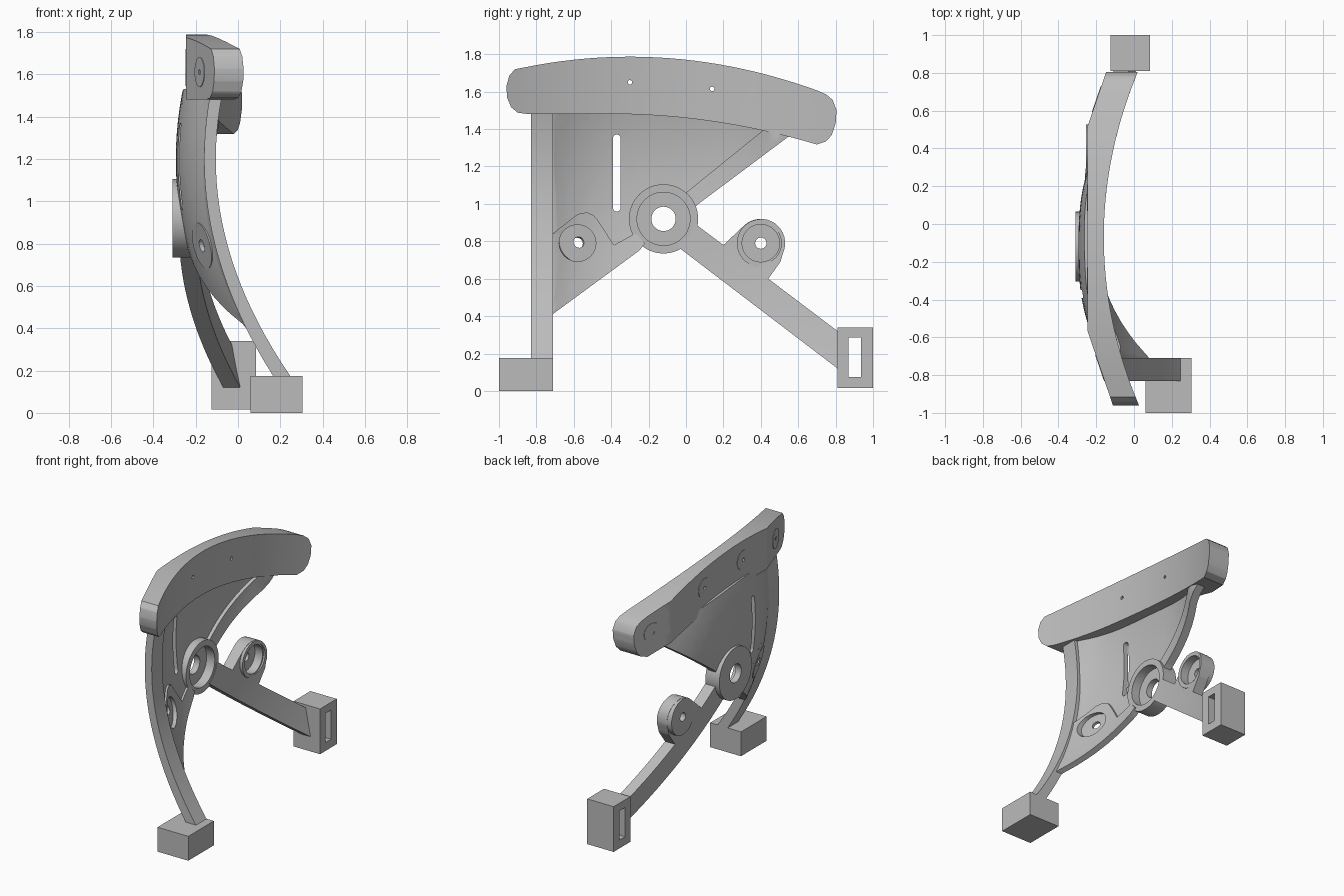
import bpy, bmesh, math
from mathutils import Vector

if "Cube" in bpy.data.objects:
    bpy.data.objects.remove(bpy.data.objects["Cube"])

grey = bpy.data.materials.new("plain_grey")
grey.diffuse_color = (0.5, 0.5, 0.5, 1)
grey.use_nodes = True
grey.node_tree.nodes["Principled BSDF"].inputs["Base Color"].default_value = grey.diffuse_color


def finish(name, bm):
    bmesh.ops.recalc_face_normals(bm, faces=bm.faces[:])
    me = bpy.data.meshes.new(name)
    bm.to_mesh(me)
    bm.free()
    me.materials.append(grey)
    ob = bpy.data.objects.new(name, me)
    bpy.context.collection.objects.link(ob)
    return ob


def plate(name, outline, back, front, step=0.06, extra=(), holes=()):
    """Outline with holes in y-z, filled, gridded, given curved back and front surfaces along x."""
    bm = bmesh.new()
    for loop in (outline, *holes):
        vs = [bm.verts.new((0, y, z)) for y, z in loop]
        for i, v in enumerate(vs):
            bm.edges.new((vs[i - 1], v))
    bmesh.ops.triangle_fill(bm, edges=bm.edges[:], use_beauty=True, normal=(1, 0, 0))
    cuts = [(1, v) for v in extra]
    if step:
        n = int(2 / step)
        cuts += [(1, -1 + i * step + 0.0033) for i in range(n + 1)]
        cuts += [(2, i * step + 0.0033) for i in range(n + 1)]
    for axis, v in cuts:
        co, no = Vector((0, 0, 0)), Vector((0, 0, 0))
        co[axis], no[axis] = v, 1
        bmesh.ops.bisect_plane(bm, geom=bm.verts[:] + bm.edges[:] + bm.faces[:],
                               dist=1e-5, plane_co=co, plane_no=no)
    rear = bm.verts[:]
    res = bmesh.ops.extrude_face_region(bm, geom=bm.faces[:], use_keep_orig=True)
    for v in [g for g in res["geom"] if isinstance(g, bmesh.types.BMVert)]:
        v.co.x = front(v.co.y, v.co.z)
    for v in rear:
        v.co.x = back(v.co.y, v.co.z)
    return finish(name, bm)


def ring(name, profile, centre, axis=(1, 0, 0), n=48):
    """Closed (radius, height) profile turned about an axis."""
    rot = Vector(axis).to_track_quat("Z", "Y")
    bm = bmesh.new()
    rows = []
    for i in range(n):
        a = 2 * math.pi * i / n
        rows.append([bm.verts.new(rot @ Vector((r * math.cos(a), r * math.sin(a), h)) + Vector(centre))
                     for r, h in profile])
    m = len(profile)
    for i in range(n):
        p, q = rows[i], rows[(i + 1) % n]
        for j in range(m):
            k = (j + 1) % m
            bm.faces.new((p[j], p[k], q[k], q[j]))
    return finish(name, bm)


def arc(cy, cz, r, a0, a1, n):
    return [(cy + r * math.cos(math.radians(a0 + (a1 - a0) * i / n)),
             cz + r * math.sin(math.radians(a0 + (a1 - a0) * i / n))) for i in range(n + 1)]


def circle(y, z, r, n=40):
    return arc(y, z, r, 0, 360 - 360 / n, n - 1)


def flat(x):
    return lambda y, z: x


def raised(fn, t):
    return lambda y, z: fn(y, z) + t


def rect(y0, y1, z0, z1):
    return [(y0, z0), (y1, z0), (y1, z1), (y0, z1)]


HY, HZ = -0.12, 0.92  # hub centre


def hub_arc(a0, a1):
    """Part outline running inside the hub wall."""
    return arc(HY, HZ, 0.163, a0, a1, max(4, int(abs(a1 - a0) / 8)))


def post_back(y, z):
    return -0.16 + 0.31 * (z - 1.2) ** 2


def post_front(y, z):
    return -0.105 + 0.335 * (z - 1.2) ** 2


def dish(y, z):
    t = min(1, abs(y - HY) / 0.59)
    return post_back(y, z) - 0.134 * (1 - t ** 2.7)


def leg_back(y, z):
    return -0.28 + 0.14 * ((y - HY) ** 2 + (z - HZ) ** 2)


# Top rail: flat back with bevelled ends, curved front
def rail_top(y):
    return 1.787 - 0.18 * (y + 0.3) ** 2


def rail_bottom(y):
    return 1.481 - 0.135 * max(0, y + 0.4) ** 2


def rail_back(y, z):
    return -0.245 + 0.342 * max(0, -0.57 - y, y - 0.52)


outline = [(-0.87 + 1.57 * i / 24, rail_top(-0.87 + 1.57 * i / 24)) for i in range(25)]
outline += [(0.75, 1.585), (0.785, 1.555), (0.805, 1.5), (0.8, 1.43), (0.78, 1.37), (0.75, 1.335)]
outline += [(0.7 - 1.55 * i / 24, rail_bottom(0.7 - 1.55 * i / 24)) for i in range(25)]
outline += [(-0.9, 1.488), (-0.935, 1.517), (-0.957, 1.57), (-0.96, 1.63), (-0.945, 1.685), (-0.915, 1.72)]
plate("top_rail", outline, rail_back, lambda y, z: -0.16 + 0.235 * (y + 0.07) ** 2,
      extra=(-0.57, 0.52), holes=[circle(-0.3, 1.65, 0.012, 12), circle(0.14, 1.615, 0.012, 12)])

# Round inserts on the back of the rail
for i, (y, z, side) in enumerate([(-0.76, 1.61, -1), (-0.3, 1.65, 0), (0.14, 1.615, 0), (0.66, 1.48, 1)]):
    ring("rail_insert_%d" % i, [(0.012, -0.002), (0.07, -0.002), (0.07, 0.003), (0.012, 0.003)],
         (rail_back(y, z), y, z), (-1, 0.342 * side, 0), 32)

# Curved web panel with a long slot
slot = arc(-0.37, 1.35, 0.021, 0, 180, 10) + arc(-0.37, 0.98, 0.021, 180, 360, 10)
panel_outline = [(-0.73, 0.40), (-0.25, 0.75)] + hub_arc(233, 22) + [(0.06, 1.0), (0.53, 1.35)]
panel_outline += [(0.5 - 1.23 * i / 12, rail_bottom(0.5 - 1.23 * i / 12) + 0.05) for i in range(13)]
plate("web_panel", panel_outline, dish, raised(dish, 0.035),
      holes=[slot, circle(-0.58, 0.79, 0.098)])

# Front post and its foot
plate("front_post", rect(-0.83, -0.71, 0.15, 1.52), post_back, post_front)
plate("front_foot", rect(-1, -0.71, 0, 0.175), flat(0.06), flat(0.305), 0)

# Diagonal strut up to the rail
plate("upper_strut", hub_arc(60, 15) + [(0.06, 0.995), (0.555, 1.365), (0.56, 1.38), (0.42, 1.40), (0.0, 1.06)],
      dish, raised(dish, 0.06))

# Lower front arm with a pad around its recessed boss
plate("front_arm", [(-0.72, 0.405), (-0.25, 0.75)] + hub_arc(233, 207)
      + [(-0.385, 0.78), (-0.47, 0.91), (-0.495, 0.94), (-0.53, 0.955), (-0.58, 0.945), (-0.72, 0.835)],
      dish, raised(dish, 0.05), holes=[circle(-0.58, 0.79, 0.098)])
ring("front_boss", [(0.03, 0), (0.112, 0), (0.112, 0.02), (0.03, 0.02)],
     (dish(-0.58, 0.79) + 0.002, -0.58, 0.79), (1, 0.38, 0.25))

# Rear leg with a round lobe, boss and slotted foot
plate("rear_leg", [(-0.03, 0.76), (0.83, 0.105), (0.83, 0.305), (0.44, 0.60), (0.505, 0.69)]
      + arc(0.4, 0.79, 0.13, -25, 135, 16) + [(0.2, 0.78), (0.06, 0.885)] + hub_arc(-10, -62),
      leg_back, raised(leg_back, 0.08), holes=[circle(0.4, 0.79, 0.11)])
ring("rear_boss", [(0.03, 0), (0.128, 0), (0.128, 0.1), (0.1, 0.1), (0.1, 0.04), (0.03, 0.04)],
     (-0.255, 0.4, 0.79))
plate("rear_foot", rect(0.81, 1, 0.015, 0.34), flat(-0.125), flat(0.085), 0,
      holes=[rect(0.87, 0.935, 0.075, 0.285)])

# Central cup-shaped hub
ring("hub", [(0.065, 0), (0.185, 0), (0.185, 0.11), (0.142, 0.11), (0.142, 0.045), (0.065, 0.045)],
     (-0.31, HY, HZ), n=64)

# Smooth curved surfaces, keep edges crisp
for ob in bpy.context.scene.objects:
    ob.select_set(True)
    bpy.context.view_layer.objects.active = ob
bpy.ops.object.shade_smooth_by_angle(angle=math.radians(30))
